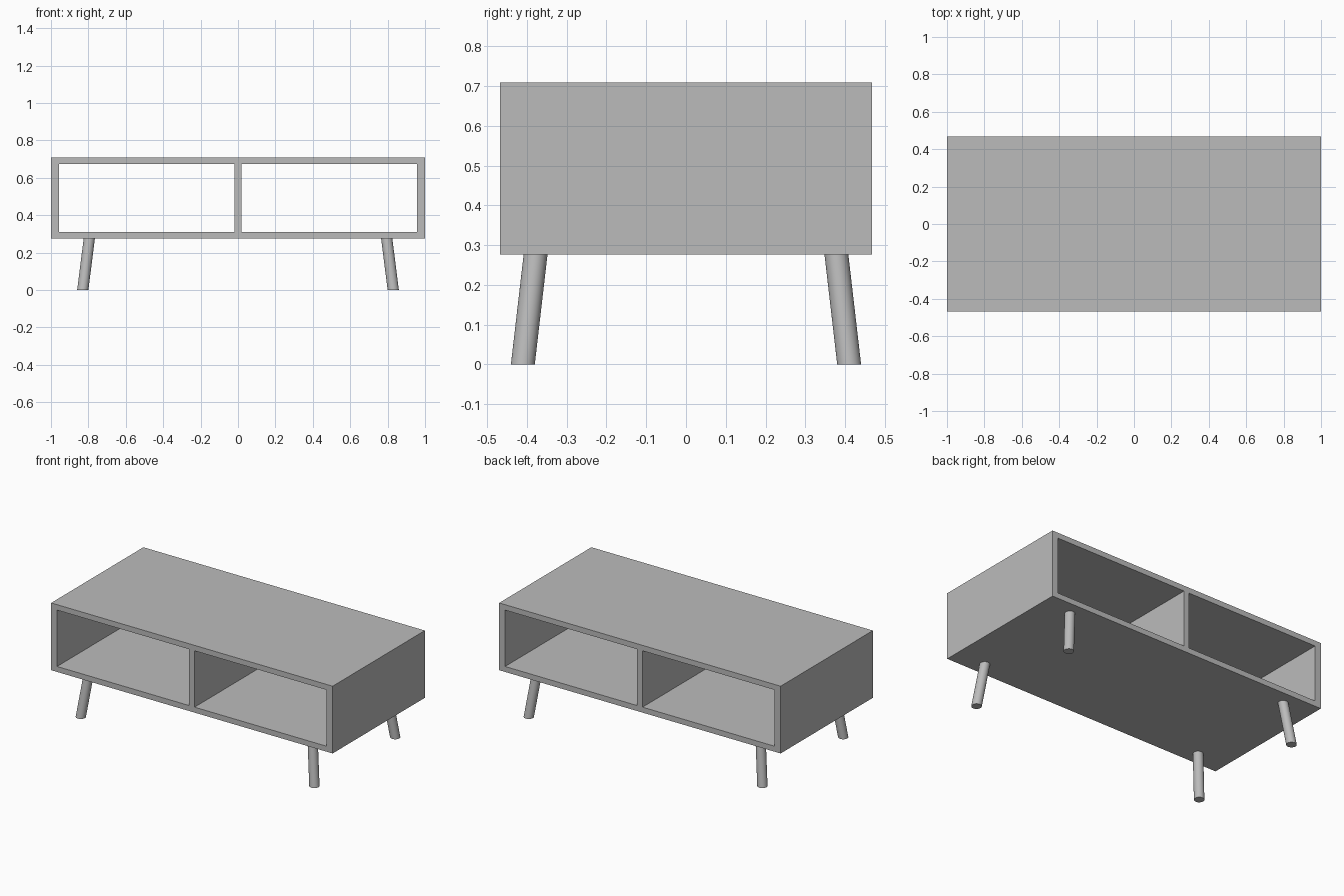
import bpy
import bmesh
from math import radians
from mathutils import Matrix, Vector

cube = bpy.data.objects.get("Cube")
if cube:
    bpy.data.objects.remove(cube, do_unlink=True)

DEPTH = 0.468                 # half depth of the cabinet
BOTTOM, TOP = 0.276, 0.708    # cabinet heights
SIDE, BOARD, DIVIDER = 0.042, 0.035, 0.019
LEG_RADIUS = 0.03

grey = bpy.data.materials.new("plain grey")
grey.use_nodes = True
colour = (0.5, 0.5, 0.5, 1)
grey.diffuse_color = colour
grey.node_tree.nodes["Principled BSDF"].inputs["Base Color"].default_value = colour


def add_object(name, bm):
    bmesh.ops.recalc_face_normals(bm, faces=bm.faces)
    mesh = bpy.data.meshes.new(name)
    bm.to_mesh(mesh)
    bm.free()
    mesh.materials.append(grey)
    obj = bpy.data.objects.new(name, mesh)
    bpy.context.collection.objects.link(obj)
    return obj


def make_cabinet():
    # front frame as a grid of cells, leaving the two open compartments out
    xs = [-1, -1 + SIDE, -DIVIDER, DIVIDER, 1 - SIDE, 1]
    zs = [BOTTOM, BOTTOM + BOARD, TOP - BOARD, TOP]
    bm = bmesh.new()
    grid = [[bm.verts.new((x, -DEPTH, z)) for z in zs] for x in xs]
    for i in range(len(xs) - 1):
        for j in range(len(zs) - 1):
            if j == 1 and i in (1, 3):
                continue
            bm.faces.new((grid[i][j], grid[i + 1][j],
                          grid[i + 1][j + 1], grid[i][j + 1]))
    # extrude the frame from front to back
    result = bmesh.ops.extrude_face_region(bm, geom=bm.faces[:], use_keep_orig=True)
    moved = [g for g in result["geom"] if isinstance(g, bmesh.types.BMVert)]
    bmesh.ops.translate(bm, verts=moved, vec=(0, 2 * DEPTH, 0))
    return add_object("cabinet", bm)


def make_leg(name, sx, sy):
    # slanted round leg with level ends, splayed outwards to the floor
    foot = Vector((sx * 0.83, sy * 0.41, 0))
    head = Vector((sx * 0.795, sy * 0.378, BOTTOM))
    bm = bmesh.new()
    bmesh.ops.create_cone(bm, cap_ends=True, segments=32, radius1=LEG_RADIUS,
                          radius2=LEG_RADIUS, depth=BOTTOM,
                          matrix=Matrix.Translation((0, 0, BOTTOM / 2)))
    for v in bm.verts:
        v.co += foot if v.co.z < BOTTOM / 2 else Vector((head.x, head.y, 0))
    leg = add_object(name, bm)
    bpy.ops.object.select_all(action='DESELECT')
    leg.select_set(True)
    bpy.context.view_layer.objects.active = leg
    bpy.ops.object.shade_smooth_by_angle(angle=radians(40))


make_cabinet()
for side, sx in (("left", 1), ("right", -1)):
    for end, sy in (("front", -1), ("back", 1)):
        make_leg(f"{end}_{side}_leg", sx, sy)
